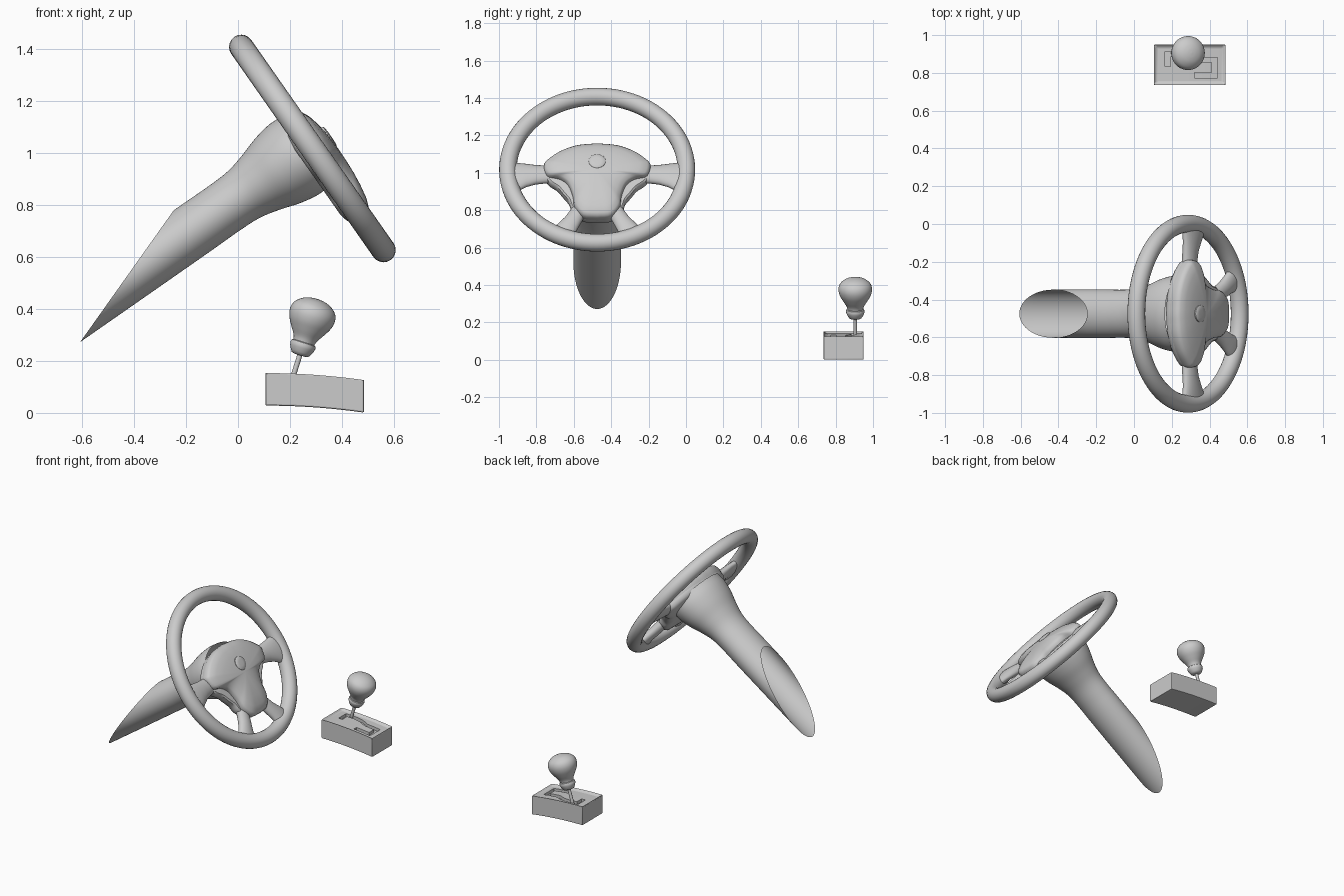
import bpy, bmesh, math
from mathutils import Matrix, Vector

if "Cube" in bpy.data.objects:
    bpy.data.objects.remove(bpy.data.objects["Cube"])

# Wheel frame: local x = across, y = up in the wheel plane, z = towards the driver
TILT = math.radians(35)
C, S = math.cos(TILT), math.sin(TILT)
WHEEL = Matrix(((0, -S, C, 0.286), (1, 0, 0, -0.475), (0, C, S, 1.017), (0, 0, 0, 1)))


def finish(name, bm, matrix=None, angle=40):
    bmesh.ops.recalc_face_normals(bm, faces=bm.faces)
    if matrix:
        bm.transform(matrix)
    me = bpy.data.meshes.new(name)
    bm.to_mesh(me)
    bm.free()
    ob = bpy.data.objects.new(name, me)
    bpy.context.collection.objects.link(ob)
    smooth(ob, angle)
    return ob


def smooth(ob, angle=40):
    bpy.ops.object.select_all(action='DESELECT')
    ob.select_set(True)
    bpy.context.view_layer.objects.active = ob
    bpy.ops.object.shade_smooth_by_angle(angle=math.radians(angle))


def loft(rings, caps=True, closed=False):
    """Join rings of points with quads."""
    bm = bmesh.new()
    vs = [[bm.verts.new(p) for p in r] for r in rings]
    n = len(vs[0])
    pairs = list(zip(vs, vs[1:])) + ([(vs[-1], vs[0])] if closed else [])
    for a, b in pairs:
        for i in range(n):
            j = (i + 1) % n
            bm.faces.new((a[i], a[j], b[j], b[i]))
    if caps and not closed:
        bm.faces.new(vs[0])
        bm.faces.new(vs[-1])
    return bm


def ellipse(rx, ry, z, n=48):
    return [(rx * math.cos(2 * math.pi * i / n), ry * math.sin(2 * math.pi * i / n), z)
            for i in range(n)]


def curve_through(pts, steps=6):
    """Catmull-Rom samples of an open list of points."""
    pts = [Vector(p) for p in pts]
    ext = [pts[0] * 2 - pts[1]] + pts + [pts[-1] * 2 - pts[-2]]
    out = []
    for a, b, c, d in zip(ext, ext[1:], ext[2:], ext[3:]):
        for k in range(steps):
            t = k / steps
            out.append(0.5 * (2 * b + (c - a) * t + (2 * a - 5 * b + 4 * c - d) * t * t
                              + (3 * b - a - 3 * c + d) * t ** 3))
    return out + [pts[-1]]


def symmetric_outline(half):
    """Closed outline from its right half, running top centre to bottom centre."""
    right = curve_through(half, 4)
    return right + [Vector((-p.x, p.y)) for p in right[-2:0:-1]]


def dome(outline, levels, centre=(0, -0.06)):
    c = Vector(centre)
    return loft([[(*(c + (p - c) * s), w) for p in outline] for s, w in levels])


def tube_profile(profile, ratio=1.0, n=48):
    return loft([ellipse(r, r * ratio, z, n) for z, r in profile])


# Rim
ring = []
for i in range(96):
    a = 2 * math.pi * i / 96
    ring.append([((0.477 + 0.047 * math.cos(b)) * math.cos(a),
                  (0.477 + 0.047 * math.cos(b)) * math.sin(a), 0.047 * math.sin(b))
                 for b in (2 * math.pi * k / 20 for k in range(20))])
finish("wheel_rim", loft(ring, closed=True), WHEEL)

# Centre pad
pad_half = [(0, 0.15), (0.11, 0.137), (0.2, 0.098), (0.265, 0.045), (0.285, 0.012),
            (0.268, -0.054), (0.2, -0.075), (0.155, -0.115), (0.13, -0.188),
            (0.12, -0.26), (0.075, -0.318), (0, -0.328)]
finish("centre_pad", dome(symmetric_outline(pad_half), [
    (0.97, -0.02), (1, 0.0), (1, 0.022), (0.985, 0.036), (0.94, 0.047), (0.8, 0.061),
    (0.6, 0.071), (0.4, 0.077), (0.2, 0.08), (0.04, 0.081)]), WHEEL)

# Frame behind the pad
frame_half = [(0, 0.145), (0.11, 0.132), (0.2, 0.093), (0.265, 0.04), (0.282, 0.005),
              (0.28, -0.05), (0.255, -0.088), (0.215, -0.12), (0.183, -0.165),
              (0.152, -0.21), (0.135, -0.26), (0.08, -0.318), (0, -0.325)]
finish("hub_frame", dome(symmetric_outline(frame_half), [
    (0.8, -0.058), (0.93, -0.05), (0.985, -0.035), (1, -0.015), (0.99, 0.008),
    (0.95, 0.016)]), WHEEL)

# Round button set in the pad
finish("pad_button", tube_profile([(0.06, 0.045), (0.081, 0.045), (0.084, 0.042),
                                   (0.086, 0.02)], n=32), WHEEL)


# Spokes, each built on the right and mirrored
def spoke(name, sections, direction):
    d = Vector(direction).normalized()
    side = Vector((-d.y, d.x))
    rings = []
    for x, y, half_w, half_t, w in sections:
        rings.append([(x + side.x * half_w * p[0], y + side.y * half_w * p[0],
                       w + half_t * p[1]) for p in ellipse(1, 1, 0, 24)])
    bm = loft(rings)
    flipped = bm.copy()
    flipped.transform(Matrix.Diagonal((-1, 1, 1, 1)))
    for label, mesh in (("right", bm), ("left", flipped)):
        finish(f"{name}_{label}", mesh, WHEEL)


spoke("side_spoke", [(0.22, -0.025, 0.052, 0.033, -0.01), (0.28, -0.026, 0.055, 0.033, -0.008),
                     (0.33, -0.03, 0.06, 0.032, -0.005), (0.38, -0.038, 0.073, 0.031, 0),
                     (0.43, -0.05, 0.092, 0.032, 0), (0.47, -0.053, 0.105, 0.03, 0)], (1, 0))
spoke("lower_spoke", [(0.09, -0.25, 0.043, 0.033, -0.008), (0.107, -0.285, 0.043, 0.033, -0.006),
                      (0.13, -0.33, 0.046, 0.032, -0.003), (0.155, -0.37, 0.053, 0.031, 0),
                      (0.178, -0.41, 0.063, 0.031, 0), (0.193, -0.442, 0.072, 0.028, 0)],
      (0.42, -0.9))

# Steering column with flared shroud, cut off at a slant and open at the end
prof = curve_through([(-1.35, 0.126), (-0.6, 0.128), (-0.42, 0.127), (-0.32, 0.132),
                      (-0.24, 0.154), (-0.16, 0.184), (-0.09, 0.2), (-0.03, 0.2)], 5)
bm = loft([ellipse(p.y, p.y * 0.82, p.x, 64) for p in prof], caps=False)
bm.transform(WHEEL @ Matrix.Translation((0, 0.006, 0)))
bmesh.ops.bisect_plane(bm, geom=bm.verts[:] + bm.edges[:] + bm.faces[:],
                       plane_co=(-0.25, -0.475, 0.775), plane_no=(-0.815, 0, 0.579),
                       clear_outer=True)
finish("steering_column", bm)


# Shifter box: gently curved block with a sunken top panel
def deck(x):
    return 0.156 - 0.027 * ((x - 0.105) / 0.38) ** 2


sections = []
for i in range(17):
    x = 0.105 + 0.38 * i / 16
    z = deck(x)
    sections.append([(x, 0.735, z - 0.128), (x, 0.95, z - 0.128), (x, 0.95, z), (x, 0.735, z)])
bm = loft(sections)
bmesh.ops.recalc_face_normals(bm, faces=bm.faces)
bm.normal_update()
top = [f for f in bm.faces if f.normal.z > 0.9]
bmesh.ops.inset_region(bm, faces=top, thickness=0.016, use_even_offset=True)
for v in {v for f in top for v in f.verts}:
    v.co.z -= 0.014
box = finish("shifter_box", bm)

# Gate groove cut along a hooked path
path = [Vector(p) for p in ((0.178, 0.835), (0.178, 0.9), (0.24, 0.9), (0.29, 0.893),
                            (0.345, 0.868), (0.39, 0.868), (0.428, 0.868), (0.428, 0.788),
                            (0.39, 0.788), (0.32, 0.788))]
rings = []
for i, p in enumerate(path):
    a = (p - path[max(i - 1, 0)]) if i else path[1] - p
    b = (path[i + 1] - p) if i < len(path) - 1 else a
    a, b = a.normalized(), b.normalized()
    t = (a + b).normalized()
    off = Vector((-t.y, t.x)) * (0.014 / max(t.dot(a), 0.5))
    l, r = p + off, p - off
    rings.append([(l.x, l.y, 0.2), (r.x, r.y, 0.2),
                  (r.x, r.y, deck(r.x) - 0.034), (l.x, l.y, deck(l.x) - 0.034)])
cutter = finish("gate_cutter", loft(rings))
cutter.hide_render = True
bevel = box.modifiers.new("soft_edges", 'BEVEL')
bevel.width, bevel.segments = 0.006, 2
bevel.limit_method, bevel.angle_limit = 'ANGLE', math.radians(40)
cut = box.modifiers.new("gate", 'BOOLEAN')
cut.operation, cut.object, cut.solver = 'DIFFERENCE', cutter, 'EXACT'
bpy.context.view_layer.objects.active = box
for m in ("soft_edges", "gate"):
    bpy.ops.object.modifier_apply(modifier=m)
bpy.data.objects.remove(cutter)
smooth(box, 35)

# Shift lever, collar and pear-shaped knob along one leaning axis
LEVER = Matrix.Translation((0.215, 0.905, 0.15)) @ Matrix.Rotation(math.radians(17.5), 4, 'Y')
finish("shift_lever", tube_profile([(-0.035, 0.01), (0.12, 0.01)], n=20), LEVER)
finish("knob_collar", tube_profile([(0.075, 0.022), (0.078, 0.033), (0.088, 0.04), (0.105, 0.048),
                                    (0.116, 0.05), (0.125, 0.047), (0.13, 0.038)], n=32), LEVER)
knob = curve_through([(0.12, 0.04), (0.145, 0.047), (0.175, 0.066), (0.208, 0.084),
                      (0.24, 0.09), (0.268, 0.081), (0.289, 0.056), (0.299, 0.028),
                      (0.302, 0.003)], 4)
finish("shift_knob", tube_profile([tuple(p) for p in knob], n=40), LEVER)
